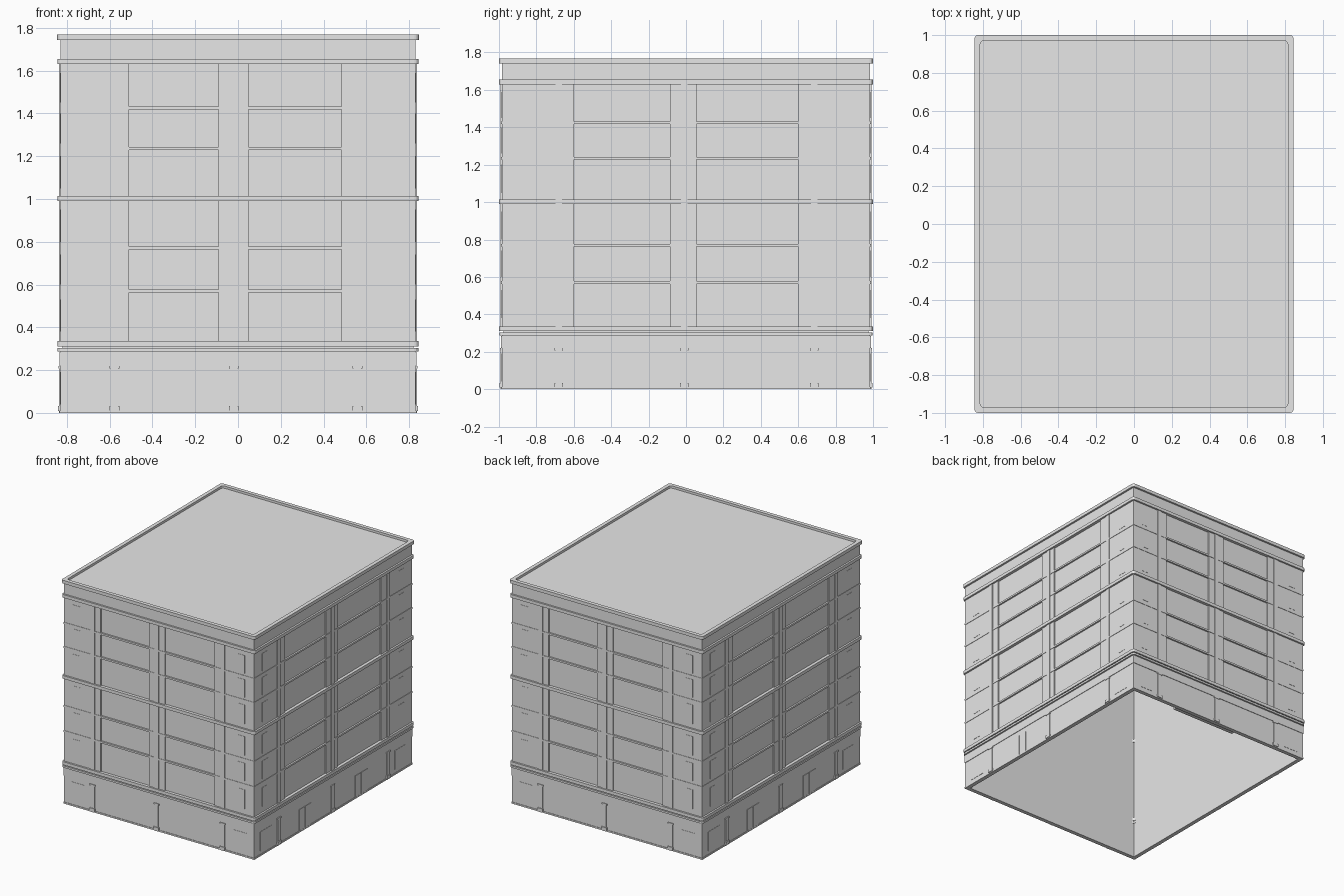
import bpy, bmesh, math
from mathutils import Matrix, Vector

cube = bpy.data.objects.get("Cube")
if cube:
    bpy.data.objects.remove(cube)

stone = bpy.data.materials.new("pale_stone")
stone.use_nodes = True
GREY = (0.8, 0.8, 0.8, 1)
stone.diffuse_color = GREY
stone.node_tree.nodes["Principled BSDF"].inputs["Base Color"].default_value = GREY

HX, HY = 0.83, 0.985      # half sizes of the facade plane
THICK = 0.02


def finish(name, bm):
    bmesh.ops.recalc_face_normals(bm, faces=bm.faces)
    mesh = bpy.data.meshes.new(name)
    bm.to_mesh(mesh)
    bm.free()
    mesh.materials.append(stone)
    obj = bpy.data.objects.new(name, mesh)
    bpy.context.collection.objects.link(obj)
    return obj


def outline(grow, radius):
    """Rectangle around the facade, with rounded corners if radius > 0."""
    x, y = HX + grow, HY + grow
    pts = []
    for i, (sx, sy) in enumerate([(1, 1), (-1, 1), (-1, -1), (1, -1)]):
        for k in range(4 if radius else 1):
            a = math.pi / 2 * (i + k / 3)
            pts.append((sx * (x - radius) + radius * math.cos(a),
                        sy * (y - radius) + radius * math.sin(a)))
    return pts


def ring(name, z0, z1, grow, radius=0.0, inner=-THICK - 0.008):
    """Hollow band running all the way round the building."""
    bm = bmesh.new()
    loops = []
    for g, z in [(grow, z0), (grow, z1), (inner, z1), (inner, z0)]:
        loops.append([bm.verts.new((px, py, z)) for px, py in outline(g, radius)])
    for a, b in zip(loops, loops[1:] + loops[:1]):
        n = len(a)
        for i in range(n):
            j = (i + 1) % n
            bm.faces.new((a[i], a[j], b[j], b[i]))
    return finish(name, bm)


def add_box(bm, lo, hi, turn=Matrix.Identity(4)):
    lo, hi = Vector(lo), Vector(hi)
    size = hi - lo
    bmesh.ops.create_cube(bm, size=1, matrix=turn @ Matrix.Translation((lo + hi) / 2)
                          @ Matrix.Diagonal((*size, 1)))


def facade_boxes(name, ends, sides, z_ranges, out, depth=0.02):
    """Boxes on the walls: ends = spans on front/back, sides = spans on both flanks."""
    bm = bmesh.new()
    for quarter in range(4):
        turn = Matrix.Rotation(quarter * math.pi / 2, 4, "Z")
        spans, dist = (sides, HX) if quarter % 2 else (ends, HY)
        for u0, u1 in spans:
            for z0, z1 in z_ranges:
                add_box(bm, (u0, -dist - out, z0), (u1, -dist - out + depth, z1), turn)
    return finish(name, bm)


def around(centres, width):
    return [(c - width / 2, c + width / 2) for c in centres]


# Hollow walls, open underneath
ring("ground_wall", 0, 0.30, 0)
ring("upper_wall", 0.30, 1.66, -0.01)
ring("parapet_wall", 1.65, 1.75, 0)

# Flat roof sunk behind the rim
bm = bmesh.new()
add_box(bm, (-HX + 0.01, -HY + 0.01, 1.735), (HX - 0.01, HY - 0.01, 1.75))
finish("roof", bm)

# Projecting bands and cornices
ring("ground_frieze", 0.22, 0.285, 0.004)
ring("lower_moulding", 0.288, 0.303, 0.013, 0.02)
ring("first_floor_band", 0.31, 0.335, 0.014, 0.02)
ring("middle_band", 0.99, 1.015, 0.014, 0.02)
ring("upper_cornice", 1.63, 1.655, 0.014, 0.02)
ring("roof_rim", 1.742, 1.768, 0.015, 0.02, inner=-0.015)

# Proud bays at the corners and the middle of every wall
storeys = [(0.335, 0.99), (1.015, 1.63)]
facade_boxes("proud_bays",
             [(-HY + 0.155, -0.51), (-0.09, 0.05), (0.485, HX)],
             [(-HY, -0.60), (-0.085, 0.055), (0.60, HY)], storeys, 0)

# Thin floor ledges
for number, z in enumerate([0.57, 0.77, 1.235, 1.425], 1):
    ring(f"floor_ledge_{number}", z - 0.007, z + 0.007, 0.003)

# Pilasters running over the ledges
END_POSTS, SIDE_POSTS = [-0.578, -0.02, 0.558], [-0.68, -0.01, 0.685]
facade_boxes("pilasters", around(END_POSTS, 0.036), around(SIDE_POSTS, 0.036),
             storeys, 0.006)

# Ground floor columns with bases and capitals
facade_boxes("ground_columns", around(END_POSTS, 0.034), around(SIDE_POSTS, 0.034),
             [(0.0, 0.22)], 0.006)
facade_boxes("column_bases", around(END_POSTS, 0.046), around(SIDE_POSTS, 0.046),
             [(0.008, 0.032)], 0.011)
facade_boxes("column_capitals", around(END_POSTS, 0.046), around(SIDE_POSTS, 0.046),
             [(0.208, 0.22)], 0.009)

# Base blocks at the building corners
ring("plinth", 0, 0.012, 0.004)

# Shallow window plates in the corner bays
floors = [(0.38, 0.53), (0.60, 0.74), (0.80, 0.95),
          (1.05, 1.20), (1.26, 1.40), (1.45, 1.59)]
facade_boxes("corner_windows", around([-0.72, 0.72], 0.06), around([-0.85, 0.85], 0.07),
             floors, 0.002)
facade_boxes("ground_corner_panels", around([-0.71, 0.71], 0.12),
             around([-0.84, 0.84], 0.14), [(0.04, 0.19)], 0.002)

# Double doors on the flanks
facade_boxes("side_doors", [], around([-0.388, -0.312, 0.312, 0.388], 0.072),
             [(0.012, 0.18)], 0.003)

# Entrance lobby inside the rear wall
bm = bmesh.new()
add_box(bm, (-0.2, HY - 0.08, 0.02), (0.37, HY - 0.02, 0.2))
finish("rear_lobby", bm)
